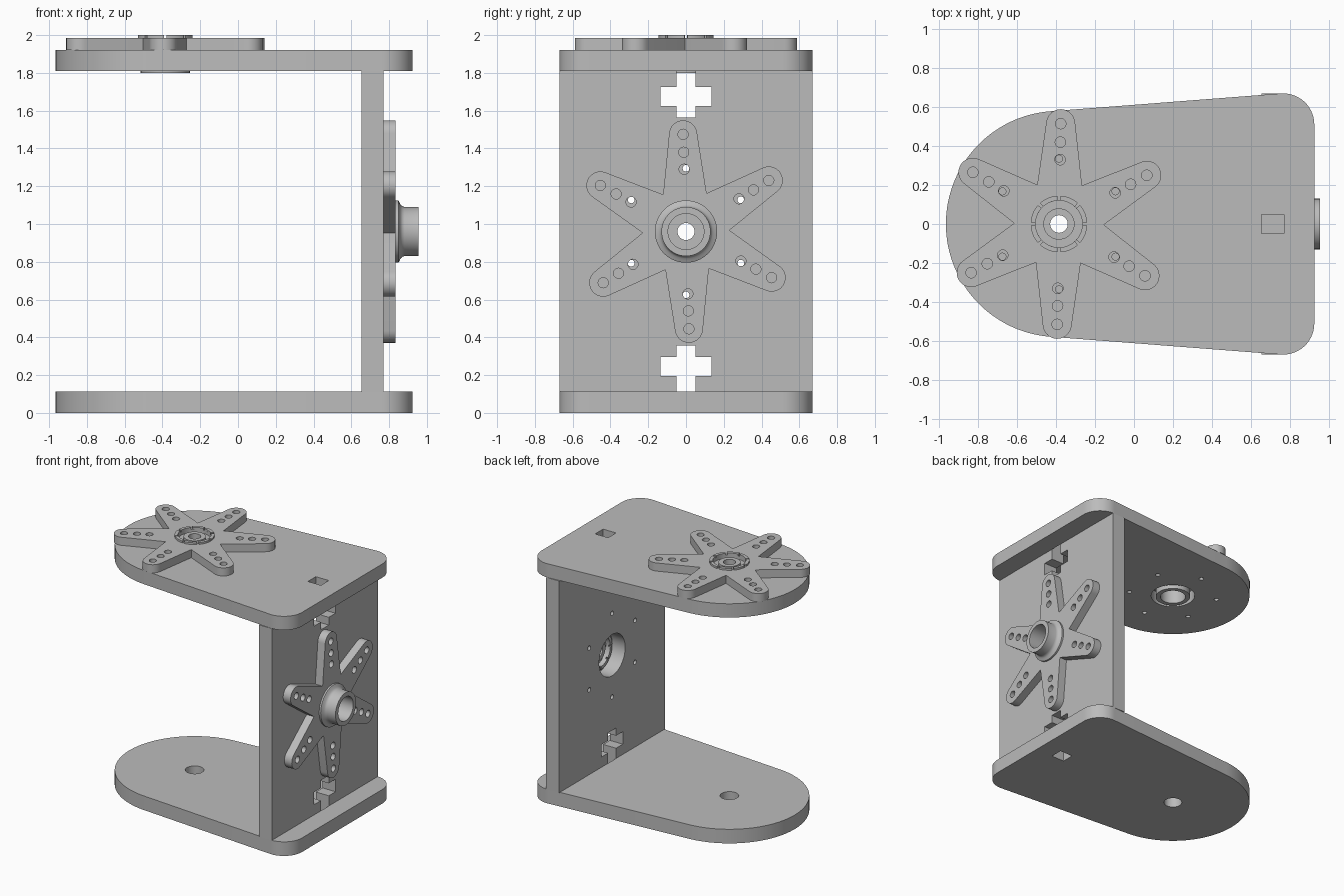
import bpy, bmesh
from math import pi, cos, sin, radians

cube = bpy.data.objects.get("Cube")
if cube:
    bpy.data.objects.remove(cube, do_unlink=True)

grey = bpy.data.materials.new("plain grey")
grey.use_nodes = True
COLOUR = (0.5, 0.5, 0.5, 1)
grey.diffuse_color = COLOUR
grey.node_tree.nodes["Principled BSDF"].inputs["Base Color"].default_value = COLOUR


def finish(name, bm, loc, rot):
    """Turn a bmesh into a clean, shaded object."""
    bmesh.ops.remove_doubles(bm, verts=bm.verts, dist=1e-5)
    bmesh.ops.recalc_face_normals(bm, faces=bm.faces)
    mesh = bpy.data.meshes.new(name)
    bm.to_mesh(mesh)
    bm.free()
    mesh.materials.append(grey)
    obj = bpy.data.objects.new(name, mesh)
    bpy.context.collection.objects.link(obj)
    obj.location, obj.rotation_euler = loc, rot
    bpy.ops.object.select_all(action="DESELECT")
    obj.select_set(True)
    bpy.context.view_layer.objects.active = obj
    bpy.ops.object.shade_smooth_by_angle(angle=radians(30))
    return obj


def arc(cx, cy, r, start, end, n):
    """Points on an arc, angles in degrees."""
    angles = [radians(start + (end - start) * i / n) for i in range(n + 1)]
    return [(cx + r * cos(a), cy + r * sin(a)) for a in angles]


def circle(cx, cy, r, n=32):
    return arc(cx, cy, r, 0, 360, n)[:-1]


def polar_circles(cx, radii, r, turn=0):
    """A hexagonal pattern of small round holes."""
    return [circle(cx + d * cos(a), d * sin(a), r, 20)
            for a in [radians(30 + turn + 60 * k) for k in range(6)] for d in radii]


def plate(name, loops, bottom, top, loc=(0, 0, 0), rot=(0, 0, 0)):
    """Extrude flat outlines; inner loops become holes."""
    curve = bpy.data.curves.new(name, "CURVE")
    curve.dimensions, curve.fill_mode = "2D", "BOTH"
    curve.extrude = (top - bottom) / 2
    for loop in loops:
        spline = curve.splines.new("POLY")
        spline.points.add(len(loop) - 1)
        for point, (x, y) in zip(spline.points, loop):
            point.co = (x, y, 0, 1)
        spline.use_cyclic_u = True
    temp = bpy.data.objects.new(name, curve)
    mesh = temp.to_mesh()
    bm = bmesh.new()
    bm.from_mesh(mesh)
    temp.to_mesh_clear()
    bpy.data.objects.remove(temp)
    bpy.data.curves.remove(curve)
    bmesh.ops.translate(bm, verts=bm.verts, vec=(0, 0, (top + bottom) / 2))
    return finish(name, bm, loc, rot)


def lathe(name, profile, loc, rot, n=64):
    """Revolve a closed (radius, height) profile around z."""
    bm = bmesh.new()
    rings = [[bm.verts.new((r * cos(2 * pi * i / n), r * sin(2 * pi * i / n), h))
              for r, h in profile] for i in range(n)]
    for i in range(n):
        a, b = rings[i], rings[(i + 1) % n]
        for j in range(len(profile)):
            k = (j + 1) % len(profile)
            bm.faces.new((a[j], b[j], b[k], a[k]))
    return finish(name, bm, loc, rot)


# Shared sizes
PIVOT = -0.385
MID = 0.96
WALL_IN, WALL_OUT = 0.655, 0.77
UPRIGHT = (pi / 2, 0, pi / 2)

# Top and bottom arms: round at one end, rounded corners at the other
arm = (arc(PIVOT, 0, 0.58, 94, 266, 64) + arc(0.765, -0.51, 0.16, -94, 0, 14)
       + arc(0.765, 0.51, 0.16, 0, 94, 14))
slot = [(WALL_IN, -0.51), (WALL_OUT, -0.51), (WALL_OUT, 0.51), (WALL_IN, 0.51)]
plate("bottom_arm", [arm, slot, circle(PIVOT, 0, 0.068)], 0, 0.113)
plate("top_arm", [arm, slot, circle(PIVOT, 0, 0.165, 64)]
      + polar_circles(PIVOT, [0.335], 0.018), 1.81, 1.92)

# Upright wall with tabs and cross shaped bolt slots
quarter = [(0.67, 0.849), (0.51, 0.849), (0.51, 0.96), (0.05, 0.96), (0.05, 0.765),
           (0.135, 0.765), (0.135, 0.665), (0.05, 0.665), (0.05, 0.603)]
half = quarter + [(-x, y) for x, y in reversed(quarter)]
wall = half + [(x, -y) for x, y in reversed(half)]
plate("upright_wall", [wall, circle(0, 0, 0.165, 64)] + polar_circles(0, [0.335], 0.018),
      WALL_IN, WALL_OUT, (0, 0, MID), UPRIGHT)


def servo_horn(name, turn, loc, rot):
    """Six armed star with a hollow hub on one side and a notched crown on the other."""
    star = []
    for k in range(6):
        a = 30 + turn + 60 * k
        star += arc(0.515 * cos(radians(a)), 0.515 * sin(radians(a)), 0.074, a - 84, a + 84, 16)
        star.append((0.23 * cos(radians(a + 30)), 0.23 * sin(radians(a + 30))))
    plate(name + "_star", [star, circle(0, 0, 0.14, 64)]
          + polar_circles(0, [0.33, 0.42, 0.515], 0.027, turn), 0, 0.065, loc, rot)
    hub = [(0.145, 0), (0.145, 0.065), (0.165, 0.065), (0.165, 0.079), (0.155, 0.085),
           (0.142, 0.091), (0.134, 0.1), (0.13, 0.112), (0.13, 0.185), (0.095, 0.185),
           (0.095, 0.045), (0.045, 0.045), (0.045, 0), (0.08, 0), (0.08, 0.025), (0.12, 0.025),
           (0.12, 0)]
    lathe(name + "_hub", hub, loc, rot)
    crown = [arc(0, 0, 0.145, a + 3, a + 42, 8) + arc(0, 0, 0.12, a + 42, a + 3, 8)
             for a in range(0, 360, 45)]
    plate(name + "_crown", crown, -0.015, 0, loc, rot)


servo_horn("side_horn", 1.7, (WALL_OUT, 0, MID), UPRIGHT)
servo_horn("top_horn", 1, (PIVOT, 0, 1.985), (pi, 0, 0))
